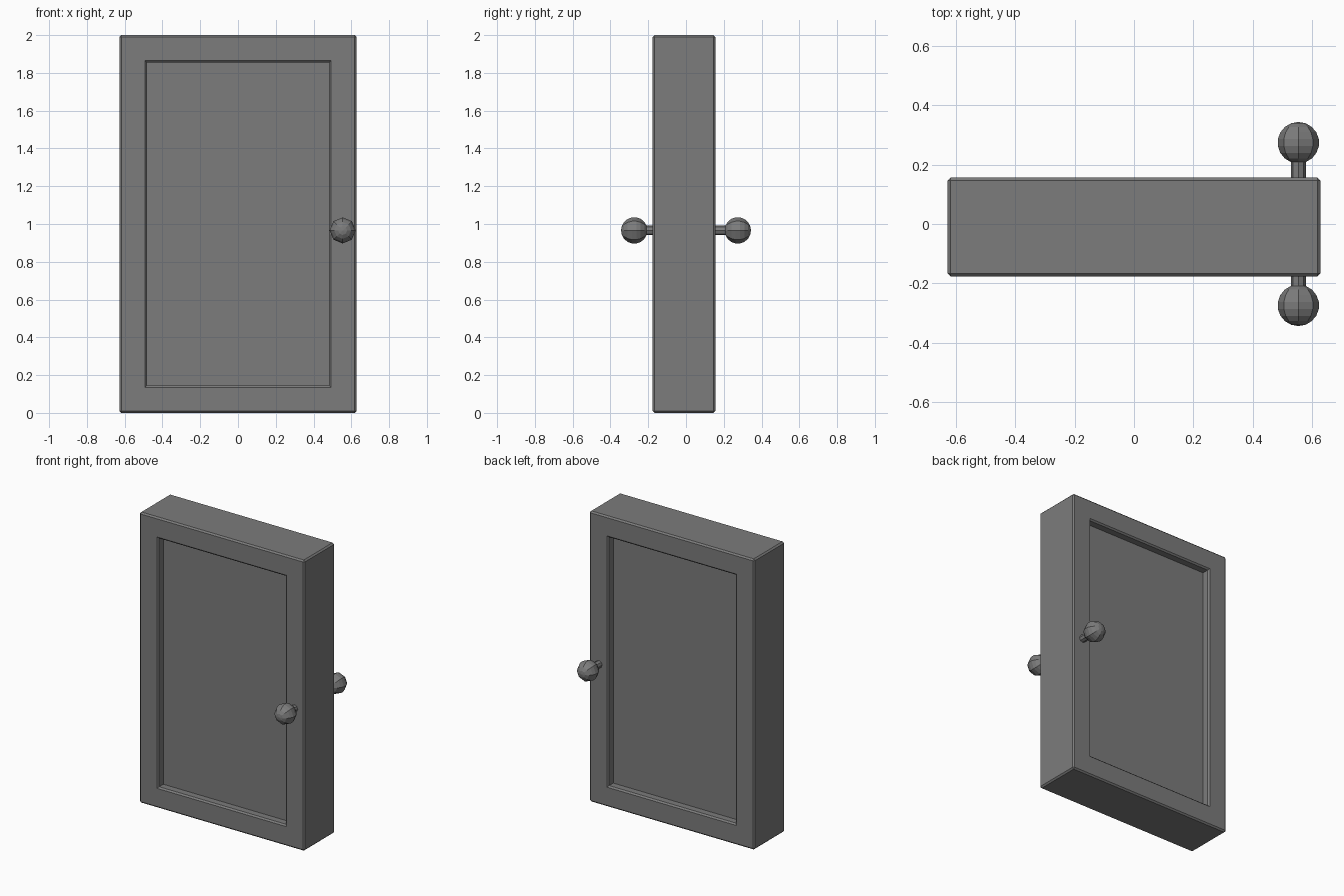
import bpy, bmesh, math
from mathutils import Matrix

if "Cube" in bpy.data.objects:
    bpy.data.objects.remove(bpy.data.objects["Cube"])

W, H = 1.256, 2.0
Y0, Y1 = -0.177, 0.156          # front and back faces of the slab
KNOB_X, KNOB_Z, KNOB_Y = 0.554, 0.966, 0.274

grey = bpy.data.materials.new("dark_grey")
grey.diffuse_color = (0.2, 0.2, 0.2, 1)
grey.use_nodes = True
grey.node_tree.nodes["Principled BSDF"].inputs["Base Color"].default_value = grey.diffuse_color


def finish(bm, name):
    bmesh.ops.recalc_face_normals(bm, faces=bm.faces[:])
    mesh = bpy.data.meshes.new(name)
    bm.to_mesh(mesh)
    bm.free()
    mesh.materials.append(grey)
    obj = bpy.data.objects.new(name, mesh)
    bpy.context.collection.objects.link(obj)
    return obj


# Door slab, chamfered, with a recessed panel on both sides
bm = bmesh.new()
bmesh.ops.create_cube(bm, size=1, matrix=Matrix.Translation((0, (Y0 + Y1) / 2, H / 2))
                      @ Matrix.Diagonal((W, Y1 - Y0, H, 1)))
bmesh.ops.bevel(bm, geom=bm.edges[:], offset=0.01, segments=1, affect="EDGES", profile=0.5)
bm.normal_update()
for face in [f for f in bm.faces if abs(f.normal.y) > 0.9]:
    inward = -face.normal.copy()
    # frame, then rim chamfer, then straight recess wall
    for inset, depth in ((0.125, 0), (0.01, 0.01)):
        bmesh.ops.inset_region(bm, faces=[face], thickness=inset, depth=-depth,
                               use_even_offset=True)
    inner = bmesh.ops.extrude_discrete_faces(bm, faces=[face])["faces"][0]
    bmesh.ops.translate(bm, verts=inner.verts[:], vec=inward * 0.045)
finish(bm, "door_slab")


# Knob: turned profile of stem and ball, spun around the y axis
def knob(name, side, face_y, radius=0.07, stem=0.025, sides=8, rings=8):
    profile = [(stem, face_y - 0.01)]
    start = math.asin(stem / radius)
    for i in range(rings):
        a = start + (math.pi - start) * i / rings
        profile.append((radius * math.sin(a), KNOB_Y - radius * math.cos(a)))
    profile.append((0, KNOB_Y + radius))
    bm = bmesh.new()
    verts = [bm.verts.new((KNOB_X + r, side * y, KNOB_Z)) for r, y in profile]
    edges = [bm.edges.new(pair) for pair in zip(verts, verts[1:])]
    bmesh.ops.spin(bm, geom=verts + edges, cent=(KNOB_X, 0, KNOB_Z), axis=(0, 1, 0),
                   angle=math.tau, steps=sides, use_merge=False)
    bmesh.ops.remove_doubles(bm, verts=bm.verts[:], dist=1e-4)
    finish(bm, name)


knob("front_knob", -1, -Y0)
knob("back_knob", 1, Y1)
